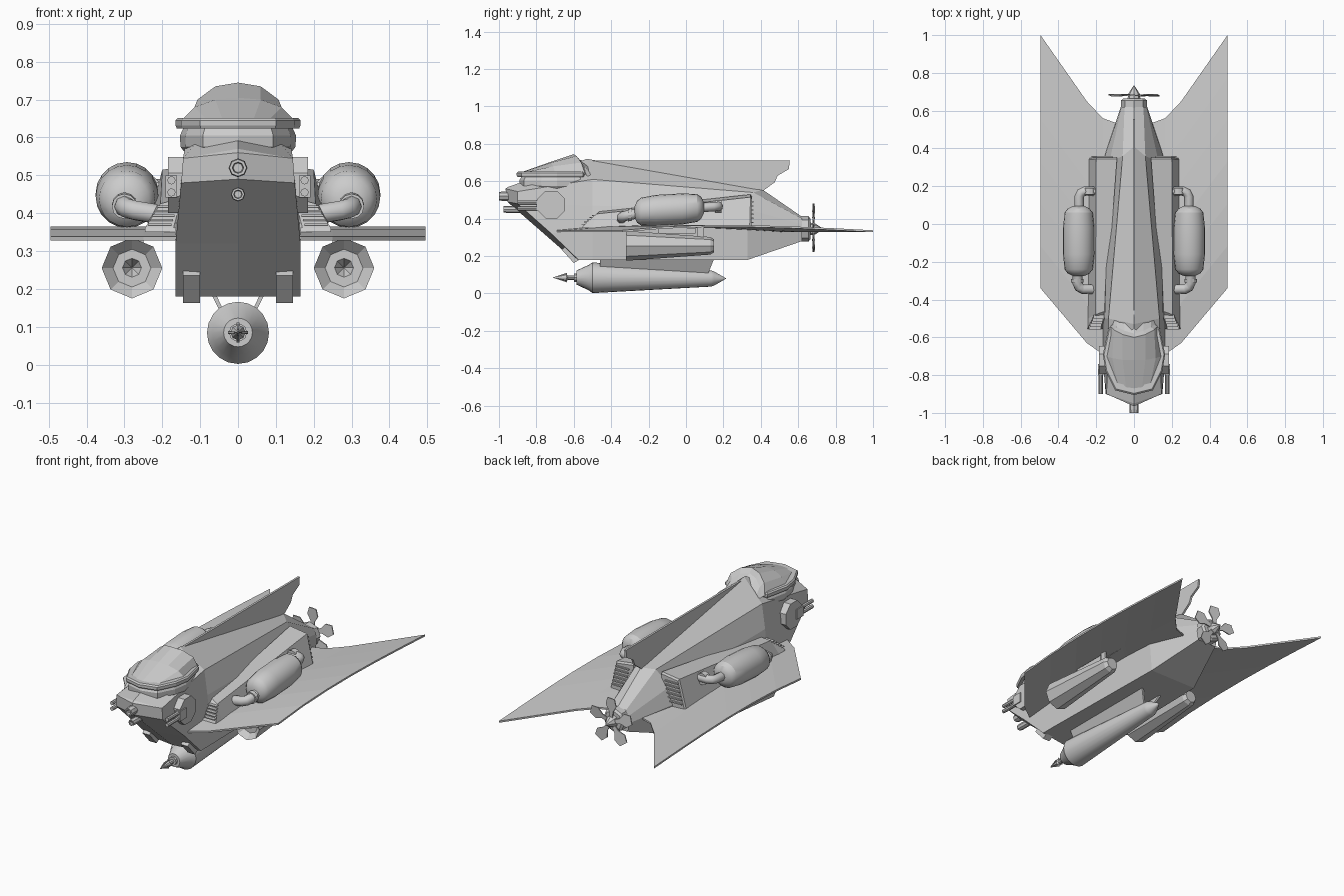
import bpy, bmesh
from math import sin, cos, pi, radians
from mathutils import Vector, Matrix

if "Cube" in bpy.data.objects:
    bpy.data.objects.remove(bpy.data.objects["Cube"])


def finish(name, bm, mirror=False, smooth=None):
    bmesh.ops.remove_doubles(bm, verts=bm.verts, dist=1e-5)
    bmesh.ops.recalc_face_normals(bm, faces=bm.faces)
    me = bpy.data.meshes.new(name)
    bm.to_mesh(me)
    bm.free()
    ob = bpy.data.objects.new(name, me)
    bpy.context.collection.objects.link(ob)
    if smooth:
        bpy.context.view_layer.objects.active = ob
        ob.select_set(True)
        bpy.ops.object.shade_smooth_by_angle(angle=radians(smooth))
        ob.select_set(False)
    if mirror:
        m = ob.modifiers.new("Mirror", 'MIRROR')
        m.use_clip = True
    return ob


def loft(name, rings, closed=True, caps=True, mirror=False, smooth=None):
    """Skin a list of equal-length point rings."""
    bm = bmesh.new()
    vs = [[bm.verts.new(p) for p in r] for r in rings]
    n = len(rings[0])
    for a, b in zip(vs, vs[1:]):
        for i in range(n if closed else n - 1):
            j = (i + 1) % n
            bm.faces.new((a[i], a[j], b[j], b[i]))
    if caps:
        bm.faces.new(vs[0][::-1])
        bm.faces.new(vs[-1])
    return finish(name, bm, mirror, smooth)


def lathe(name, prof, x=0, n=16, mirror=False, smooth=None):
    """Turned part along y: prof = (y, radius, centre z)."""
    rings = [[(x + max(r, .0005) * cos(2 * pi * i / n), y, z + max(r, .0005) * sin(2 * pi * i / n))
              for i in range(n)] for y, r, z in prof]
    return loft(name, rings, mirror=mirror, smooth=smooth)


def box(name, c, s, rot=0, mirror=False):
    bm = bmesh.new()
    bmesh.ops.create_cube(bm, size=1, matrix=Matrix.Translation(c) @ Matrix.Rotation(rot, 4, 'X')
                          @ Matrix.Diagonal((*s, 1)))
    return finish(name, bm, mirror)


def side_plate(name, pts, x0, x1, mirror=False):
    """(y, z) outline given thickness along x."""
    return loft(name, [[(x, y, z) for y, z in pts] for x in (x0, x1)], mirror=mirror)


def pipe(name, pts, r):
    cu = bpy.data.curves.new(name, 'CURVE')
    cu.dimensions = '3D'
    cu.bevel_depth, cu.bevel_resolution, cu.use_fill_caps = r, 2, True
    sp = cu.splines.new('POLY')
    sp.points.add(len(pts) - 1)
    for p, q in zip(sp.points, pts):
        p.co = (*q, 1)
    ob = bpy.data.objects.new(name, cu)
    bpy.context.collection.objects.link(ob)
    ob.modifiers.new("Mirror", 'MIRROR')


# Fuselage half: belly, chine, side, shoulder, spine; prow crease first
loft("fuselage", [
    [(0, -.60, .18), (0, -.60, .18), (0, -.76, .32), (0, -.955, .49), (0, -.965, .56), (0, -.965, .56)],
    [(0, -.60, .18), (.165, -.575, .18), (.165, -.72, .32), (.15, -.90, .48), (.145, -.90, .545), (0, -.95, .57)],
    [(0, -.50, .18), (.165, -.50, .18), (.165, -.50, .36), (.155, -.50, .47), (.135, -.50, .61), (0, -.53, .72)],
    [(0, .33, .18), (.15, .33, .18), (.165, .33, .36), (.13, .33, .45), (.06, .36, .54), (0, .41, .555)],
    [(0, .62, .28), (.06, .62, .28), (.07, .62, .33), (.065, .62, .37), (.05, .62, .40), (0, .62, .41)],
], closed=False, caps=False, mirror=True)
lathe("tail_hub", [(.57, .068, .345), (.655, .068, .345), (.665, .055, .345)], n=8)

# Canopy: glass band, brim and hood
edge = [(0, -.905), (.10, -.88), (.15, -.78), (.165, -.69), (.135, -.55), (0, -.52)]
outline = edge + [(-x, y) for x, y in edge[-2:0:-1]]


def canopy_ring(k, z):
    return [(x * k, -.7 + (y + .7) * k, z) for x, y in outline]


loft("canopy_glass", [canopy_ring(.78, .545), canopy_ring(.92, .575), canopy_ring(.93, .605), canopy_ring(.86, .63)])
loft("canopy_brim", [canopy_ring(.98, .624), canopy_ring(1, .632), canopy_ring(1, .645), canopy_ring(.96, .652)])
loft("canopy_hood", [
    [(0, -.89, .645), (.04, -.885, .645), (.08, -.875, .645), (.10, -.86, .645)],
    [(0, -.72, .705), (.06, -.72, .70), (.115, -.71, .68), (.15, -.70, .645)],
    [(0, -.60, .745), (.06, -.585, .735), (.107, -.56, .70), (.125, -.54, .64)],
    [(0, -.58, .72), (.05, -.565, .71), (.09, -.545, .68), (.11, -.53, .63)],
    [(0, -.50, .69), (.05, -.50, .66), (.09, -.50, .63), (.11, -.50, .62)],
], closed=False, caps=False, mirror=True)

# Dorsal fin
side_plate("dorsal_fin", [(-.56, .71), (.555, .71), (.55, .665), (.49, .63), (.475, .595),
                          (.40, .54), (-.4, .60)], -.006, .006)

# Wings: cambered thin sections swept from root to tip
stations = [(.0, -.70, .50), (.165, -.69, .56), (.25, -.63, .65), (.495, -.34, 1.0)]
rings = []
for x, y0, y1 in stations:
    t = [i / 6 for i in range(7)]
    line = [(x, y0 + (y1 - y0) * k, .333 + .028 * sin(pi * k ** .8)) for k in t]
    rings.append([(a, b, c + .005) for a, b, c in line] + [(a, b, c - .005) for a, b, c in line[::-1]])
loft("wing", rings, mirror=True)

# Side sponsons with slatted ends
loft("sponson", [
    [(.12, -.555, .35), (.245, -.555, .35), (.245, -.55, .362), (.17, -.55, .362)],
    [(.12, -.50, .35), (.244, -.50, .35), (.205, -.48, .425), (.15, -.46, .44)],
    [(.09, .34, .35), (.24, .34, .35), (.20, .345, .515), (.09, .345, .53)],
    [(.09, .35, .35), (.235, .35, .35), (.195, .352, .505), (.09, .352, .52)],
], mirror=True)
for i in range(5):
    k = i / 4
    box("front_slat", (.207 - .02 * k, -.547 + .055 * k, .37 + .048 * k), (.062 - .008 * k, .022, .005), mirror=True)
for i in range(6):
    box("rear_slat", (.182 - .005 * i, .354, .38 + .022 * i), (.085, .014, .007), mirror=True)

# Side engine tanks with elbow pipes
lathe("engine_tank", [(-.275, .03, .435), (-.262, .058, .437), (-.24, .074, .438), (-.16, .083, .444),
                      (-.02, .083, .452), (.06, .074, .457), (.082, .058, .458), (.095, .03, .459)],
      x=.293, n=20, mirror=True, smooth=30)
pipe("front_elbow", [(.30, -.25, .43), (.30, -.31, .418), (.29, -.334, .412), (.27, -.345, .407), (.17, -.345, .39)], .027)
pipe("rear_elbow", [(.29, .07, .458), (.29, .145, .464), (.28, .165, .465), (.26, .174, .466), (.16, .174, .466)], .025)
lathe("front_pipe_collar", [(-.31, .033, .418), (-.29, .033, .422)], x=.30, n=12, mirror=True)
lathe("rear_pipe_collar", [(.155, .033, .465), (.19, .033, .465)], x=.235, n=12, mirror=True)

# Cheek guns on octagonal mounts
mount = [(-.72 + .08 * cos(pi / 8 + i * pi / 4), .475 + .08 * sin(pi / 8 + i * pi / 4)) for i in range(8)]
side_plate("gun_mount", mount, .13, .185, mirror=True)
box("gun_body", (.176, -.77, .471), (.03, .06, .058), mirror=True)
for z in (.455, .487):
    lathe("cheek_barrel", [(-.90, .007, z), (-.90, .011, z), (-.74, .011, z)], x=.176, n=8, mirror=True)

# Nose guns
for y, r, z in ((-1.0, .025, .52), (-.975, .019, .45)):
    lathe("nose_gun", [(y + .02, r * .5, z), (y, r * .6, z), (y, r * .9, z), (y + .02, r, z), (y + .12, r, z)], n=8)

# Chin skids
side_plate("chin_skid", [(-.665, .235), (-.645, .25), (-.57, .18), (-.60, .163)], .10, .145, mirror=True)

# Octagonal pods under the wings, hollow muzzle
lathe("wing_pod", [(-.25, 0, .256), (-.29, .025, .256), (-.29, .05, .255), (-.32, .08, .255),
                   (.13, .047, .255), (.15, .035, .255), (.15, 0, .255)], x=.28, n=8, mirror=True)
side_plate("pod_pylon", [(.06, .27), (.095, .27), (.095, .355), (.06, .355)], .274, .286, mirror=True)
box("pod_saddle", (.265, -.05, .335), (.03, .2, .03), mirror=True)

# Torpedo with harpoon tip and slanted hangers
lathe("torpedo", [(-.585, 0, .085), (-.585, .038, .085), (-.52, .068, .085), (-.50, .082, .084),
                  (.135, .043, .08), (.15, .038, .08), (.215, 0, .08)], n=20, smooth=25)
lathe("harpoon_shaft", [(-.64, .012, .085), (-.57, .012, .085)], n=8)
for w, h in ((.007, .052), (.052, .007)):
    loft("harpoon_blade", [[(a * w / 2, y, .085 + b * h / 2) for a, b in ((-1, -1), (1, -1), (1, 1), (-1, 1))]
                           for y, w, h in ((-.71, .002, .002), (-.635, w, h), (-.65, w * .3, h * .3))])
lathe("harpoon_head", [(-.71, 0, .085), (-.64, .02, .085), (-.63, .01, .085)], n=8)
lathe("torpedo_collar", [(-.60, .024, .085), (-.58, .024, .085)], n=10)
loft("torpedo_hanger", [[(.058, y0, .185), (.07, y0, .185), (.032, y1, .11), (.022, y1, .11)]
                        for y0, y1 in ((-.46, -.46), (.15, .12))], mirror=True)

# Rear propeller
lathe("spinner", [(.655, .035, .345), (.69, .03, .345), (.735, 0, .345)], n=8)
blade = [(-.01, .02), (-.014, .06), (-.036, .095), (-.024, .135), (.024, .135), (.036, .095), (.014, .06), (.01, .02)]
for i in range(5):
    rot = Matrix.Translation((0, .682, .345)) @ Matrix.Rotation(i * 2 * pi / 5, 4, 'Y')
    loft("propeller_blade", [[rot @ Vector((x, d - x * .12, z)) for x, z in blade] for d in (-.003, .003)])
